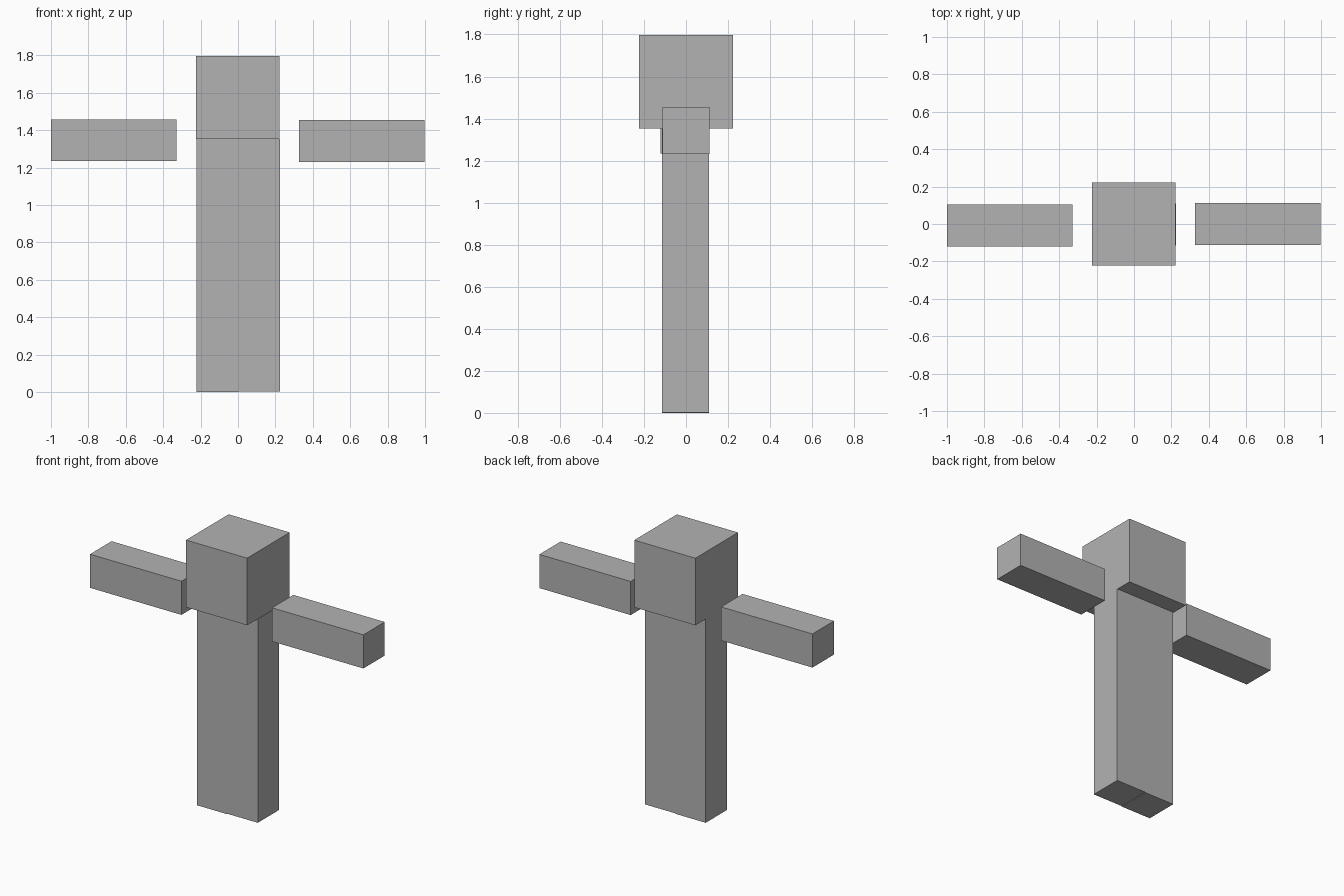
import bpy

if "Cube" in bpy.data.objects:
    bpy.data.objects.remove(bpy.data.objects["Cube"])

grey = bpy.data.materials.new("plain grey")
grey.diffuse_color = (0.45, 0.45, 0.45, 1)
grey.use_nodes = True
grey.node_tree.nodes["Principled BSDF"].inputs["Base Color"].default_value = grey.diffuse_color


def box(name, low, high):
    """Axis-aligned block between two opposite corners."""
    centre = [(a + b) / 2 for a, b in zip(low, high)]
    bpy.ops.mesh.primitive_cube_add(size=1, location=centre)
    obj = bpy.context.object
    obj.name = name
    obj.scale = [b - a for a, b in zip(low, high)]
    bpy.ops.object.transform_apply(location=False, rotation=False, scale=True)
    obj.data.materials.append(grey)
    return obj


# Head and torso
box("head", (-0.225, -0.223, 1.353), (0.223, 0.223, 1.798))
box("torso", (-0.221, -0.114, 0.673), (0.225, 0.109, 1.353))

# Two legs side by side under the torso
box("left_leg", (-0.221, -0.114, 0.0), (0.002, 0.109, 0.673))
box("right_leg", (0.002, -0.114, 0.003), (0.225, 0.109, 0.673))

# Detached arms held straight out
box("left_arm", (-1.0, -0.121, 1.235), (-0.33, 0.104, 1.458))
box("right_arm", (0.327, -0.111, 1.231), (0.997, 0.112, 1.454))
